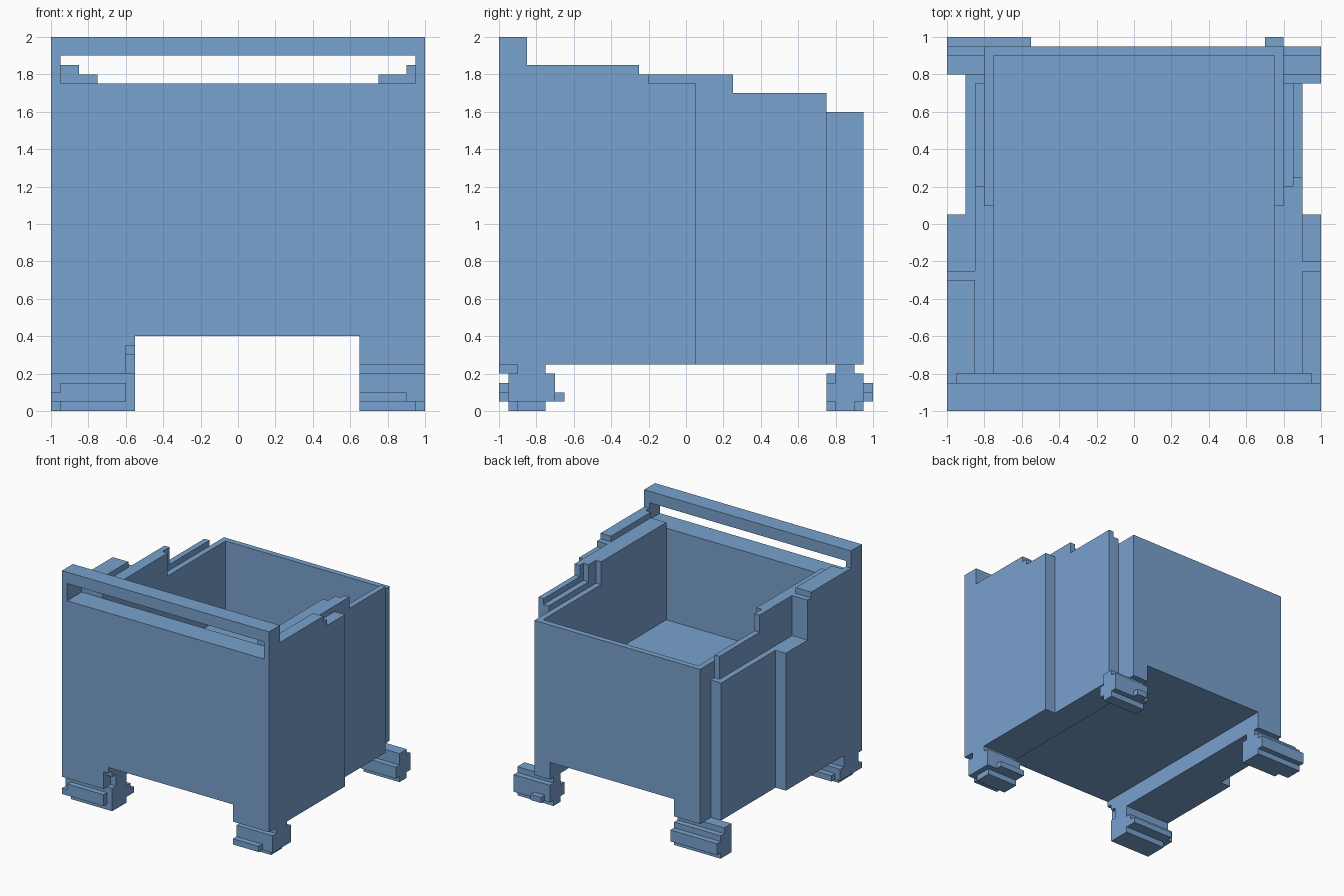
import bpy
import bmesh
from mathutils import Matrix, Vector

cube = bpy.data.objects.get("Cube")
if cube:
    bpy.data.objects.remove(cube, do_unlink=True)

blue = bpy.data.materials.new("steel blue")
blue.use_nodes = True
colour = (0.19, 0.36, 0.62, 1)
blue.diffuse_color = colour
blue.node_tree.nodes["Principled BSDF"].inputs["Base Color"].default_value = colour


def part(name, *boxes):
    """One flat-shaded object made of boxes (x0, x1, y0, y1, z0, z1)."""
    bm = bmesh.new()
    for x0, x1, y0, y1, z0, z1 in boxes:
        centre = Vector((x0 + x1, y0 + y1, z0 + z1)) / 2
        size = Matrix.Diagonal((x1 - x0, y1 - y0, z1 - z0, 1))
        bmesh.ops.create_cube(bm, size=1, matrix=Matrix.Translation(centre) @ size)
    mesh = bpy.data.meshes.new(name)
    bm.to_mesh(mesh)
    bm.free()
    mesh.materials.append(blue)
    obj = bpy.data.objects.new(name, mesh)
    bpy.context.collection.objects.link(obj)
    return obj


# Tub: solid base with a raised rim on four sides
part("tub_base", (-0.75, 0.75, -0.8, 0.9, 0.4, 0.95))
part("back_wall", (-0.8, 0.8, 0.9, 0.95, 0.4, 1.6))
for name, s in (("left", 1), ("right", -1)):
    x0, x1 = sorted((0.75 * s, 0.8 * s))
    part(name + "_inner_wall",
         (x0, x1, -0.8, 0.1, 0.25, 1.8),
         (x0, x1, 0.1, 0.95, 0.25, 1.6))

# Front panel with a slot under the top bar
part("front_panel",
     (-1, 1, -1, -0.85, 0.4, 1.75),
     (-0.95, 0.95, -0.85, -0.8, 0.4, 1.75),
     (0.65, 1, -1, -0.85, 0.25, 0.4),
     (-1, -0.6, -1, -0.85, 0.2, 0.4))
part("front_top_bar", (-1, 1, -1, -0.85, 1.9, 2))
part("slot_ends",
     (0.95, 1, -1, -0.85, 1.75, 1.9),
     (-1, -0.95, -1, -0.85, 1.75, 1.9),
     (0.95, 1, -0.85, -0.8, 0.25, 1.85),
     (-1, -0.95, -0.85, -0.8, 0.25, 1.85))

# Stepped side cladding on +x
part("left_cladding",
     (0.8, 0.9, -0.8, 0.2, 0.25, 1.8),
     (0.85, 0.9, 0.2, 0.25, 0.25, 1.8),
     (0.8, 0.85, 0.2, 0.75, 0.25, 1.65),
     (0.85, 0.9, 0.25, 0.75, 0.25, 1.7),
     (0.9, 1, -0.8, -0.25, 0.25, 1.85),
     (0.9, 1, -0.25, -0.2, 0.25, 1.8),
     (0.9, 1, -0.2, 0.05, 0.25, 1.75))

# Stepped side cladding on -x
part("right_cladding",
     (-0.85, -0.8, -0.8, 0.2, 0.25, 1.8),
     (-0.85, -0.8, 0.2, 0.75, 0.25, 1.65),
     (-0.85, -0.8, 0.75, 0.8, 0.25, 1.45),
     (-0.9, -0.85, -0.25, 0.8, 0.25, 1.45),
     (-1, -0.85, -0.8, -0.3, 0.25, 1.85),
     (-1, -0.85, -0.3, -0.25, 0.25, 1.8),
     (-1, -0.9, -0.25, 0.05, 0.25, 1.45))

# Rails under the tub, the right one with a stepped front end
part("left_rail", (0.65, 0.8, -0.85, 0.95, 0.25, 0.4))
part("right_rail",
     (-0.8, -0.55, -0.85, 0.95, 0.25, 0.4),
     (-0.6, -0.55, -0.9, -0.85, 0.2, 0.3),
     (-0.6, -0.55, -0.95, -0.85, 0.3, 0.35),
     (-0.6, -0.55, -1, -0.85, 0.35, 0.4))

# Feet, each a stack of stepped bars
part("front_left_foot",
     (0.65, 1, -0.9, -0.75, 0.2, 0.25),
     (0.65, 1, -0.95, -0.7, 0.05, 0.2),
     (0.65, 0.9, -1, -0.65, 0.05, 0.1),
     (0.65, 0.95, -0.9, -0.75, 0, 0.05))
part("front_right_foot",
     (-1, -0.55, -0.9, -0.75, 0.2, 0.25),
     (-1, -0.55, -0.95, -0.75, 0.15, 0.2),
     (-1, -0.55, -0.95, -0.7, 0.05, 0.15),
     (-0.95, -0.55, -0.7, -0.65, 0.05, 0.1),
     (-0.95, -0.6, -1, -0.95, 0.05, 0.15),
     (-1, -0.95, -1, -0.95, 0.05, 0.1),
     (-0.95, -0.55, -0.95, -0.75, 0, 0.05))
part("back_left_foot",
     (0.65, 1, 0.8, 0.9, 0.2, 0.25),
     (0.65, 1, 0.8, 0.95, 0.15, 0.2),
     (0.65, 1, 0.75, 0.95, 0.05, 0.15),
     (0.7, 0.8, 0.95, 1, 0.05, 0.1),
     (0.65, 1, 0.8, 0.9, 0, 0.05))
part("back_right_foot",
     (-1, -0.55, 0.8, 0.9, 0.2, 0.25),
     (-1, -0.55, 0.8, 0.95, 0, 0.2),
     (-0.9, -0.55, 0.75, 0.8, 0, 0.2),
     (-1, -0.55, 0.95, 1, 0.05, 0.15))
